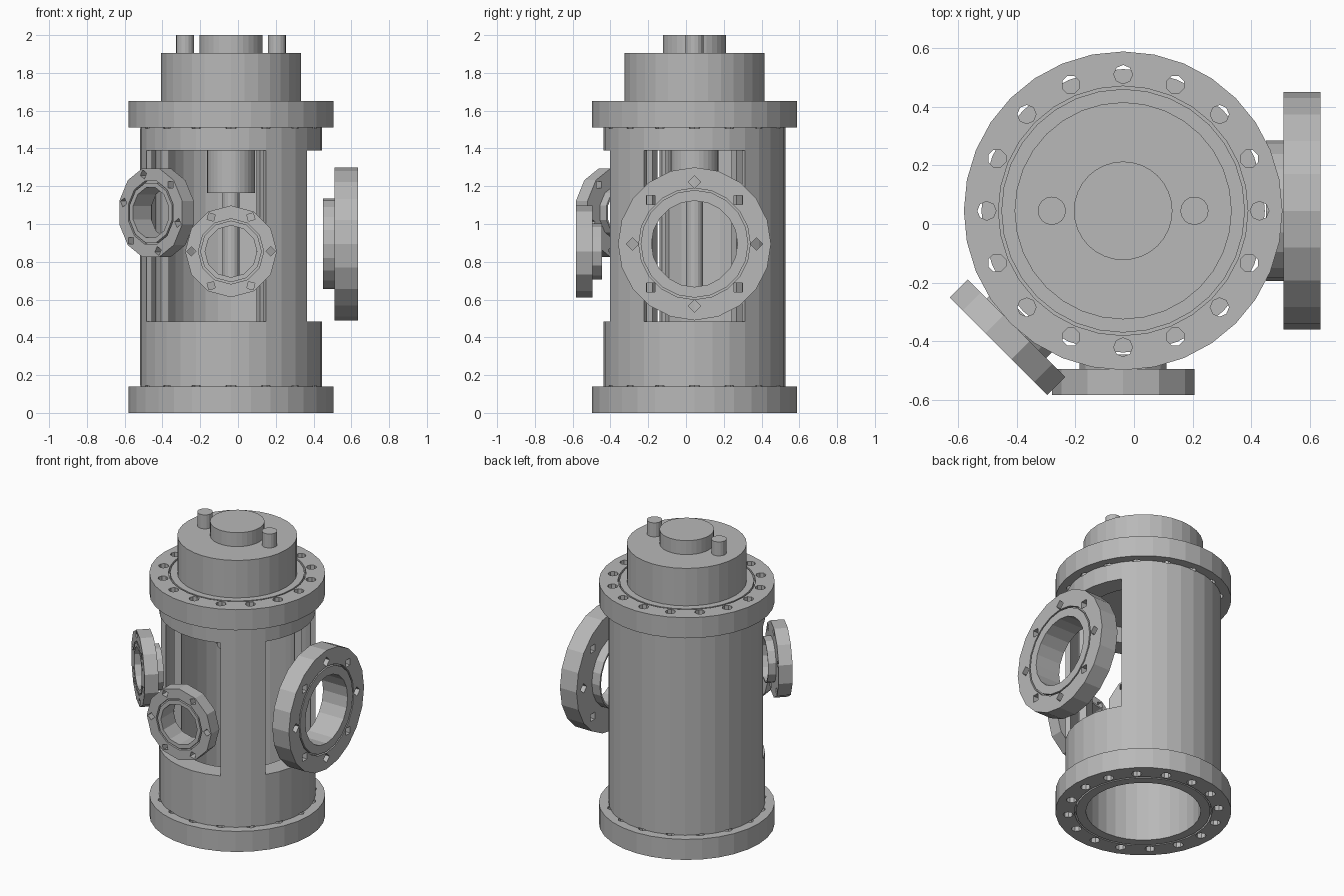
import bpy, bmesh
from math import sin, cos, radians, pi
from mathutils import Matrix, Vector

if "Cube" in bpy.data.objects:
    bpy.data.objects.remove(bpy.data.objects["Cube"], do_unlink=True)

steel = bpy.data.materials.new("grey_steel")
steel.use_nodes = True
GREY = (0.48, 0.48, 0.48, 1)
steel.diffuse_color = GREY
steel.node_tree.nodes["Principled BSDF"].inputs["Base Color"].default_value = GREY

AXIS = Matrix.Translation((-0.037, 0.045, 0))
STEP = 11.25  # facet angle of the main body


def finish(name, bm, matrix):
    bmesh.ops.recalc_face_normals(bm, faces=bm.faces)
    mesh = bpy.data.meshes.new(name)
    bm.to_mesh(mesh)
    bm.free()
    mesh.transform(matrix)
    mesh.materials.append(steel)
    obj = bpy.data.objects.new(name, mesh)
    bpy.context.collection.objects.link(obj)
    return obj


def revolve(name, profile, sides=32, start=0, end=360, matrix=AXIS):
    """Turn a closed (radius, height) profile about z, fully or over a sector."""
    bm = bmesh.new()
    full = end - start == 360
    rows = []
    for i in range(sides if full else sides + 1):
        a = radians(start + (end - start) * i / sides)
        rows.append([bm.verts.new((r * cos(a), r * sin(a), z)) for r, z in profile])
    n = len(profile)
    for i in range(sides):
        a, b = rows[i], rows[(i + 1) % len(rows)]
        for j in range(n):
            k = (j + 1) % n
            bm.faces.new((a[j], b[j], b[k], a[k]))
    if not full:
        bm.faces.new(rows[0])
        bm.faces.new(rows[-1])
    return finish(name, bm, matrix)


def cylinder(name, radius, z0, z1, sides=32, x=0):
    bm = bmesh.new()
    bmesh.ops.create_cone(bm, cap_ends=True, segments=sides, radius1=radius,
                          radius2=radius, depth=z1 - z0)
    return finish(name, bm, AXIS @ Matrix.Translation((x, 0, (z0 + z1) / 2)))


def drill(obj, count, circle, radius, sides, z0, z1, matrix=AXIS):
    """Cut a ring of bolt holes into a flange."""
    bm = bmesh.new()
    for i in range(count):
        place = (Matrix.Rotation(2 * pi * i / count, 4, "Z")
                 @ Matrix.Translation((circle, 0, (z0 + z1) / 2)))
        bmesh.ops.create_cone(bm, cap_ends=True, segments=sides, radius1=radius,
                              radius2=radius, depth=z1 - z0, matrix=place)
    cutter = finish("bolt_hole_cutter", bm, matrix)
    cutter.hide_render = True
    mod = obj.modifiers.new("bolt_holes", "BOOLEAN")
    mod.operation = "DIFFERENCE"
    mod.solver = "EXACT"
    mod.object = cutter
    bpy.context.view_layer.objects.active = obj
    bpy.ops.object.modifier_apply(modifier=mod.name)
    bpy.data.objects.remove(cutter, do_unlink=True)


# Body ends: flange with a seal groove, plus the solid collar beside it
def body_end(name, face, back, collar):
    groove = face + (0.03 if back > face else -0.03)
    obj = revolve(name, [(0.354, face), (0.415, face), (0.415, groove), (0.425, groove),
                         (0.425, face), (0.543, face), (0.543, back), (0.483, back),
                         (0.483, collar), (0.354, collar)])
    inward = 0.004 if back > face else -0.004
    outer = face - inward * 10
    drill(obj, 16, 0.465, 0.032, 8, min(outer, back + inward), max(outer, back + inward))


LOW, HIGH = 0.485, 1.39
body_end("bottom_flange", 0, 0.14, LOW)
body_end("top_flange", 1.65, 1.51, HIGH)

# Double middle wall, left open behind the three ports
for part, r0, r1 in (("outer_wall", 0.452, 0.483), ("inner_liner", 0.354, 0.4)):
    for side, first, count in (("front", -6, 3), ("back", 3, 15)):
        revolve(part + "_" + side, [(r0, LOW), (r1, LOW), (r1, HIGH), (r0, HIGH)],
                count, first * STEP, (first + count) * STEP)

# Lid, top knob and pins
cylinder("lid_plug", 0.356, 1.5, 1.66)
cylinder("lid", 0.37, 1.645, 1.905)
cylinder("lid_knob", 0.168, 1.9, 2.0)
for side, x in (("right", -0.243), ("left", 0.243)):
    cylinder("lid_pin_" + side, 0.048, 1.9, 2.0, 16, x)

# Hanging bearing and shaft
cylinder("bearing", 0.127, 1.165, 1.51)
cylinder("shaft", 0.045, 0.665, 1.2, 16)


# Flanged side ports
def port(name, angle, height, size, dists, sides, holes, spin=0, shift=0):
    bore, neck, groove, circle, rim, hole = size
    d0, d1, d2 = dists
    a = radians(angle)
    out = Vector((cos(a), sin(a), 0))
    across = Vector((-sin(a), cos(a), 0))
    frame = Matrix((across, (0, 0, 1), out)).transposed().to_4x4()
    frame.translation = across * shift + Vector((0, 0, height))
    frame = AXIS @ frame @ Matrix.Rotation(radians(spin), 4, "Z")
    deep = d2 - 0.02
    g0, g1 = groove - 0.005, groove + 0.005
    obj = revolve(name, [(bore, d0), (neck, d0), (neck, d1), (rim, d1), (rim, d2), (g1, d2),
                         (g1, deep), (g0, deep), (g0, d2), (bore, d2)], sides, matrix=frame)
    drill(obj, holes, circle, hole, 4, d1 - 0.03, d2 + 0.03, frame)


SMALL = (0.137, 0.148, 0.168, 0.21, 0.243, 0.025)
SMALL_DISTS = (0.49, 0.54, 0.627)
port("large_side_port", 0, 0.895, (0.228, 0.24, 0.29, 0.328, 0.405, 0.033),
     (0.487, 0.547, 0.672), 20, 8)
port("front_port", 270, 0.855, SMALL, SMALL_DISTS, 12, 6)
port("corner_port", 225, 1.06, SMALL, SMALL_DISTS, 12, 6, -15, 0.026)
